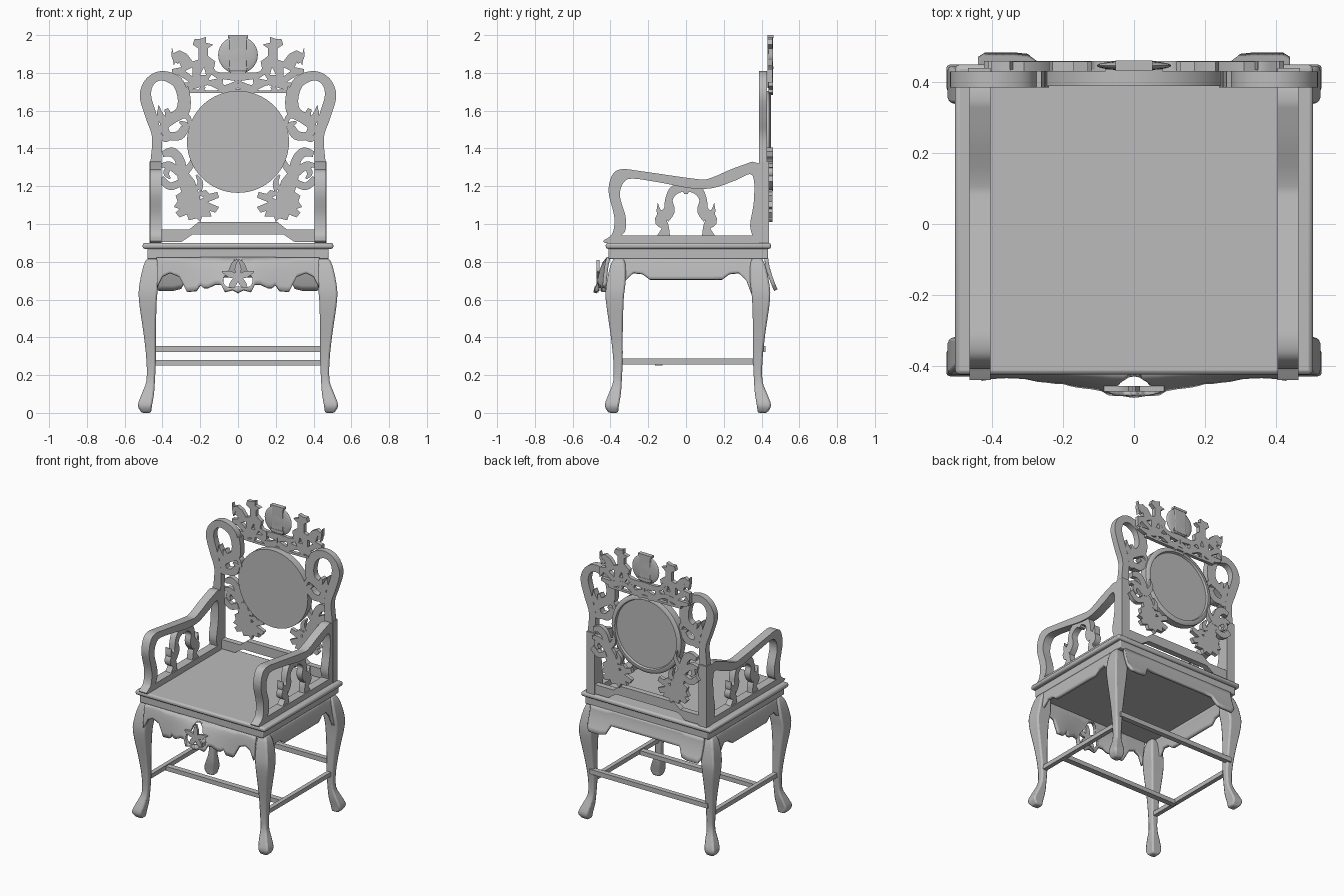
import bpy, bmesh, math
from mathutils import Vector

if "Cube" in bpy.data.objects:
    bpy.data.objects.remove(bpy.data.objects["Cube"])

grey = bpy.data.materials.new("plain grey")
grey.use_nodes = True
grey.diffuse_color = (0.5, 0.5, 0.5, 1)
grey.node_tree.nodes["Principled BSDF"].inputs["Base Color"].default_value = grey.diffuse_color


def bake(ob):
    """Replace the object data with its evaluated mesh."""
    graph = bpy.context.evaluated_depsgraph_get()
    mesh = bpy.data.meshes.new_from_object(ob.evaluated_get(graph))
    ob.modifiers.clear()
    ob.data = mesh


def finish(name, mesh, mirror="", bevel=0.0):
    ob = bpy.data.objects.new(name, mesh)
    bpy.context.scene.collection.objects.link(ob)
    mesh.materials.clear()
    mesh.materials.append(grey)
    if bevel:
        mod = ob.modifiers.new("Bevel", "BEVEL")
        mod.width, mod.segments = bevel, 2
        mod.limit_method, mod.angle_limit = "ANGLE", math.radians(50)
    if mirror:
        mod = ob.modifiers.new("Mirror", "MIRROR")
        mod.use_axis = ("x" in mirror, "y" in mirror, False)
    bpy.ops.object.select_all(action="DESELECT")
    bpy.context.view_layer.objects.active = ob
    ob.select_set(True)
    bpy.ops.object.shade_smooth_by_angle(angle=math.radians(35))
    return ob


def from_bmesh(name, bm, **options):
    bmesh.ops.recalc_face_normals(bm, faces=bm.faces)
    mesh = bpy.data.meshes.new(name)
    bm.to_mesh(mesh)
    bm.free()
    return finish(name, mesh, **options)


def smooth(points, steps=5):
    """Pass a rounded line through the points."""
    pts = [Vector(p) for p in points]
    pts = [2 * pts[0] - pts[1]] + pts + [2 * pts[-1] - pts[-2]]
    line = []
    for a, b, c, d in zip(pts, pts[1:], pts[2:], pts[3:]):
        for i in range(steps):
            t = i / steps
            line.append(b + (c - a) * t / 2 + (2 * a - 5 * b + 4 * c - d) * t**2 / 2
                        + (3 * b - a - 3 * c + d) * t**3 / 2)
    return line + [pts[-2]]


def plate(name, outlines, plane, place, half, **options):
    """Extrude flat outlines, given in hundredths; inner outlines become holes."""
    curve = bpy.data.curves.new(name, "CURVE")
    curve.dimensions, curve.fill_mode, curve.extrude = "2D", "BOTH", half
    for outline in outlines:
        spline = curve.splines.new("POLY")
        spline.points.add(len(outline) - 1)
        spline.use_cyclic_u = True
        for point, p in zip(spline.points, outline):
            point.co = (p[0] / 100, p[1] / 100, 0, 1)
    temp = bpy.data.objects.new("temp", curve)
    bpy.context.scene.collection.objects.link(temp)
    bake_graph = bpy.context.evaluated_depsgraph_get()
    mesh = bpy.data.meshes.new_from_object(temp.evaluated_get(bake_graph))
    bpy.data.objects.remove(temp)
    for v in mesh.vertices:
        u, w, d = v.co
        v.co = (u, place - d, w) if plane == "xz" else (place + d, u, w)
    return finish(name, mesh, **options)


def ribbon(name, points, plane, place, half, **options):
    """Flat scroll along (u, z, width) points."""
    line = smooth(points)
    left, right = [], []
    for i, p in enumerate(line):
        along = (line[min(i + 1, len(line) - 1)] - line[max(i - 1, 0)]).to_2d().normalized()
        side = Vector((-along.y, along.x)) * max(p.z, 0.3) / 2
        left.append(p.to_2d() + side)
        right.append(p.to_2d() - side)
    return plate(name, [left + right[::-1]], plane, place, half, **options)


def box(name, x, y, z, **options):
    bm = bmesh.new()
    bmesh.ops.create_cube(bm, size=1)
    for v in bm.verts:
        v.co = [r[0] + (c + 0.5) * (r[1] - r[0]) for c, r in zip(v.co, (x, y, z))]
    return from_bmesh(name, bm, **options)


def apron(name, half_outline, shape, mirror=""):
    """Curved skirt hanging from the seat with a shaped lower edge."""
    outline = [(-u, z) for u, z in half_outline[:0:-1]] + list(half_outline)
    bm, columns, rows = bmesh.new(), [], 6
    for (a, za), (b, zb) in zip(outline, outline[1:]):
        for i in range(4):
            t = i / 4
            columns.append((a + (b - a) * t, za + (zb - za) * t))
    columns.append(outline[-1])
    grid = []
    for u, low in columns:
        heights = [82 + (low - 82) * r / rows for r in range(rows + 1)]
        grid.append([bm.verts.new(shape(u / 100, h / 100)) for h in heights])
    for a, b in zip(grid, grid[1:]):
        for r in range(rows):
            bm.faces.new((a[r], a[r + 1], b[r + 1], b[r]))
    ob = from_bmesh(name, bm, mirror=mirror)
    mod = ob.modifiers.new("Thickness", "SOLIDIFY")
    mod.thickness, mod.offset = 0.02, 0
    return ob


def drop(z):
    return max(0, 0.82 - z) / 0.18


# Seat
box("seat_board", (-.505, .505), (-.425, .45), (.868, .9), bevel=.012)
box("seat_frame", (-.48, .48), (-.41, .435), (.815, .87), bevel=.006)

# Curved legs
leg = smooth([(82, 48, 43), (78, 50, 42), (69, 52, 42), (60, 52.5, 43), (42, 50, 43.5), (28, 48.5, 43.5),
              (17, 48.5, 44), (10, 51, 44.5), (4, 53, 45.5), (0, 51, 46)], 3)
for name, sign, shift in (("front_legs", -1, .1), ("back_legs", 1, .08)):
    bm, rings = bmesh.new(), []
    for z, out, inn in leg:
        corners = ((out, out), (inn, out), (inn, inn), (out, inn))
        rings.append([bm.verts.new((x / 100, sign * (y / 100 - shift), z / 100)) for x, y in corners])
    for a, b in zip(rings, rings[1:]):
        for i in range(4):
            bm.faces.new((a[i], a[i - 1], b[i - 1], b[i]))
    bm.faces.new(rings[0])
    bm.faces.new(rings[-1])
    from_bmesh(name, bm, mirror="x", bevel=.01)

# Stretchers
box("side_stretchers", (.445, .475), (-.37, .39), (.257, .287), mirror="x")
box("cross_stretcher", (-.46, .46), (-.165, -.125), (.25, .28))
box("back_stretcher", (-.46, .46), (.385, .42), (.322, .355))

# Aprons under the seat
def front_shape(u, z):
    bulge = math.cos(min(abs(u) / .3, 1) * math.pi / 2) ** 2
    return (u, -.41 - drop(z) ** .6 * (.025 + .045 * bulge), z)


front = apron("front_apron", [(0, 63.5), (3, 65), (7, 64), (9, 68), (12, 68), (16, 66), (18, 66), (20, 67.5),
                              (22, 64.5), (27, 64), (29, 68), (31, 72), (36, 74), (40, 72), (43, 66)], front_shape)
trefoil = [(r * math.sin(a), 72.5 + r * math.cos(a))
           for a in (i * math.tau / 48 for i in range(48)) for r in (7 + 1.5 * math.cos(3 * a),)]
cutter = plate("apron_cutter", [trefoil], "xz", -.45, .2)
cutter.hide_render = True
cut = front.modifiers.new("Opening", "BOOLEAN")
cut.object, cut.operation = cutter, "DIFFERENCE"
bake(front)
bpy.data.objects.remove(cutter)

for i in range(5):
    a = i * math.tau / 5
    petal = [(r * math.sin(a), 72 + r * math.cos(a), w) for r, w in ((0, 2), (4, 3.5), (7, 2), (9, .5))]
    ribbon("apron_flower_petal", petal, "xz", -.465, .008)
apron("back_apron", [(0, 72), (27, 72), (30, 66), (34, 65), (42, 65), (44, 68)],
      lambda u, z: (-u, .425 + .055 * drop(z) ** 1.5, z))
apron("side_aprons", [(0, 70.5), (19, 70.5), (23, 73.5), (28, 74), (32, 70), (35, 62)],
      lambda u, z: (.465 + .03 * drop(z) ** .7, u, z), mirror="x")

# Arms with open frames and lyre fretwork
arm = smooth([(-44, 91), (-39, 95), (-38, 104), (-41, 117), (-39, 126), (-34, 129), (-24, 128), (4, 124),
              (12, 124), (24, 129), (35, 133)]) + [(39, 132), (39, 90), (-43, 90)]
opening = smooth([(-34, 94), (-32, 97), (-32, 104), (-35, 115), (-33, 122), (-28, 124), (-14, 122),
                  (2, 119), (14, 119), (26, 123), (35, 126), (36, 113), (34, 100), (35, 94)])
plate("arms", [arm, opening], "yz", .435, .03, mirror="x")
for stroke in ([(-1, 120, 4), (6, 118, 5), (9, 113, 4), (9, 107, 6), (13, 102, 7), (11, 98, 4), (12, 92, 8)],
               [(10, 103, 6), (14, 106, 3), (15, 111, 0)], [(0, 123, 8), (0, 119, 5), (0, 116, 2)]):
    ribbon("arm_fretwork", stroke, "yz", .435, .022, mirror="xy")

# Back posts and rail
box("back_posts", (.405, .468), (.386, .44), (.89, 1.33), mirror="x")
rail = [(42, 97), (26, 97), (21, 101), (0, 101)], [(0, 94.5), (24, 94.5), (30, 90.5), (42, 90.5)]
plate("back_rail", [rail[0] + [(-x, z) for x, z in rail[0][::-1]]
                    + [(-x, z) for x, z in rail[1][::-1]] + rail[1]], "xz", .415, .02)

# Scrolled tops of the posts
for stroke in ([(43.5, 131, 6), (43, 146, 5), (46, 157, 6), (49, 168, 6), (46.5, 175.5, 5), (40, 178.5, 5),
                (32, 175, 6), (29.5, 167, 5), (31, 160, 4), (36, 157, 4), (38, 161, 2)],
               [(29, 172, 6), (27, 165, 4), (28, 159, 4), (34, 156, 5), (39, 152, 5), (37, 147, 4),
                (31, 147, 5), (28, 152, 4), (31, 154, 1)],
               [(38, 153, 5), (41, 157, 4), (42, 163, 0)], [(33, 158, 4), (27, 157, 3), (25, 152, 2)],
               [(35, 147, 4), (39, 145, 3), (41, 148, 0)]):
    ribbon("post_scroll", stroke, "xz", .408, .022, mirror="x")

# Round back panel with a raised rim behind
bm = bmesh.new()
rings = []
for r, y in ((.27, .39), (.27, .44), (.255, .45), (.24, .45), (.235, .435)):
    rings.append([bm.verts.new((r * math.cos(a), y, 1.435 + r * math.sin(a)))
                  for a in (i * math.tau / 64 for i in range(64))])
for a, b in zip(rings, rings[1:]):
    for i in range(64):
        bm.faces.new((a[i], a[i - 1], b[i - 1], b[i]))
bm.faces.new(rings[0])
bm.faces.new(rings[-1])
from_bmesh("round_panel", bm)

# Carved beasts beside the panel
beast = [(27, 128), (23, 123), (21, 117), (17, 118), (15, 116), (11, 117), (10, 114), (16, 111.5), (10, 109), (12, 106),
         (15, 107), (14, 104), (19, 104), (20, 101), (22, 103), (26, 102), (27, 105), (31, 103.5), (33, 106),
         (31, 108), (34, 109), (32, 112), (33, 115), (30, 117), (32, 124)]
plate("carved_beast", [beast, [(18, 114), (20, 115), (20, 113)]], "xz", .445, .013, mirror="x")
for stroke in ([(40, 137, 3), (35, 138, 5), (31, 134, 5), (29, 125, 6)], [(41, 124, 4), (36, 120, 4), (30, 122, 4)],
               [(41, 131, 2), (36, 131, 4), (31, 127, 4)], [(25, 139, 0), (24, 133, 3), (29, 126, 4)],
               [(36, 131, 3), (38, 127, 3), (36, 124, 1)], [(21, 118, 4), (20, 122, 3), (22, 126, 1)]):
    ribbon("beast_mane", stroke, "xz", .445, .015, mirror="x")

# Carved crest
crest = [(8, 175), (8, 180), (13, 181), (12, 186), (16, 189), (16, 193), (13, 195), (17, 196), (17, 199), (20, 198),
         (23, 198), (24, 195), (21, 193), (21, 187), (24, 186), (27, 190), (31, 192), (35, 190), (34, 184), (32, 188),
         (30, 183), (35, 182), (35, 175), (32, 179), (27, 176), (22, 172), (15, 174), (10, 172)]
holes = [(11, 177), (14, 179), (16, 176)], [(18, 183), (20, 179), (17, 179)], [(24, 183), (28, 181), (24, 178)]
plate("crest_beast", [crest, *holes], "xz", .445, .014, mirror="x")
for stroke in ([(34, 174, 2), (26, 173, 4), (16, 175, 3), (8, 172, 3), (0, 174, 4)],
               [(28, 170.5, 2), (14, 170, 1.5), (0, 170.5, 2)], [(12, 176, 3), (7, 172, 2), (3, 169, 2)],
               [(31, 186, 3), (34, 188, 2), (35, 193, 0)], [(18, 173, 2), (20, 170, 3)],
               [(15, 183, 3), (11, 179, 3), (0, 178, 5)]):
    ribbon("crest_vine", stroke, "xz", .448, .012, mirror="x")

# Vase at the centre of the crest
bm = bmesh.new()
bmesh.ops.create_uvsphere(bm, u_segments=32, v_segments=16, radius=1)
for v in bm.verts:
    v.co = (v.co.x * .105, .447 + v.co.y * .014, 1.895 + v.co.z * .1)
from_bmesh("vase_body", bm)
box("vase_neck", (-.045, .045), (.434, .46), (1.81, 1.99), bevel=.004)
for low in (1.82, 1.985):
    box("vase_band", (-.052, .052), (.432, .462), (low, low + .015))
